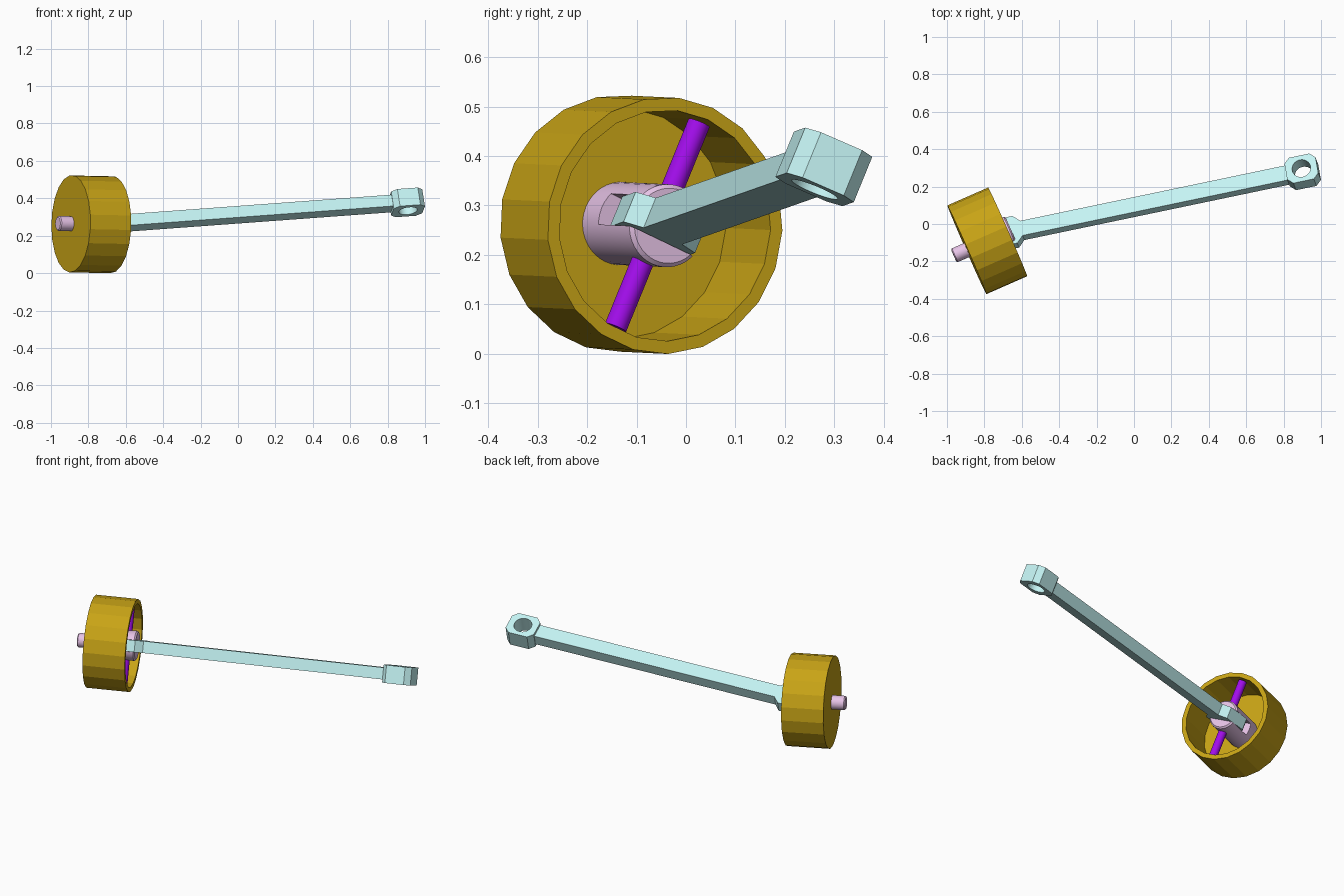
import bpy, bmesh, math
from mathutils import Matrix, Vector

if "Cube" in bpy.data.objects:
    bpy.data.objects.remove(bpy.data.objects["Cube"])

# Frames: rod frame (x along rod, z along pin) and hub frame (swung about the pin)
J = Vector((-0.71, -0.058, 0.26))
D = Vector((0.976, 0.204, 0.0715)).normalized()
H = Vector((-0.15, 0.373, 0.916))
H = (H - D * H.dot(D)).normalized()
W = H.cross(D)
ROD = Matrix.Translation(J) @ Matrix((D, W, H)).transposed().to_4x4()
HUB = ROD @ Matrix.Rotation(math.radians(13), 4, 'Z')
EYE = 1.651


def material(name, rgb):
    m = bpy.data.materials.new(name)
    m.diffuse_color = (*rgb, 1)
    m.use_nodes = True
    m.node_tree.nodes["Principled BSDF"].inputs["Base Color"].default_value = m.diffuse_color
    return m


gold = material("gold", (0.58, 0.37, 0.008))
purple = material("purple", (0.36, 0.004, 0.83))
cyan = material("pale_cyan", (0.56, 0.91, 0.91))
pink = material("pink", (0.80, 0.55, 0.80))


def finish(name, bm, matrix, mat=None, smooth=False):
    bmesh.ops.remove_doubles(bm, verts=bm.verts, dist=1e-5)
    bmesh.ops.recalc_face_normals(bm, faces=bm.faces)
    me = bpy.data.meshes.new(name)
    bm.to_mesh(me)
    bm.free()
    ob = bpy.data.objects.new(name, me)
    bpy.context.collection.objects.link(ob)
    ob.matrix_world = matrix
    if mat:
        me.materials.append(mat)
    if smooth:
        shade(ob)
    return ob


def select(ob):
    bpy.ops.object.select_all(action='DESELECT')
    ob.select_set(True)
    bpy.context.view_layer.objects.active = ob


def shade(ob):
    select(ob)
    bpy.ops.object.shade_smooth_by_angle(angle=math.radians(30))


def lathe(name, profile, sides, matrix, mat=None, smooth=False):
    """Revolve (x, radius) points about the x axis, starting at +z."""
    bm = bmesh.new()
    vs = [bm.verts.new((x, 0, r)) for x, r in profile]
    es = [bm.edges.new(p) for p in zip(vs, vs[1:])]
    bmesh.ops.spin(bm, geom=vs + es, cent=(0, 0, 0), axis=(1, 0, 0),
                   angle=math.tau, steps=sides, use_duplicate=False)
    return finish(name, bm, matrix, mat, smooth)


def plate(name, outline, half, matrix, mat=None):
    """Extrude an (x, y) outline to +-half in z."""
    bm = bmesh.new()
    f = bm.faces.new([bm.verts.new((x, y, -half)) for x, y in outline])
    ext = bmesh.ops.extrude_face_region(bm, geom=[f])
    up = [v for v in ext["geom"] if isinstance(v, bmesh.types.BMVert)]
    bmesh.ops.translate(bm, verts=up, vec=(0, 0, 2 * half))
    return finish(name, bm, matrix, mat)


def mirrored(pts):
    return pts + [(x, -y) for x, y in reversed(pts)]


def cut(ob, cutter):
    cutter.hide_render = True
    m = ob.modifiers.new("cut", 'BOOLEAN')
    m.operation, m.solver, m.object = 'DIFFERENCE', 'EXACT', cutter
    select(ob)
    bpy.ops.object.modifier_apply(modifier=m.name)
    bpy.data.objects.remove(cutter)


# Drum cup, open towards the rod
lathe("drum", [(-0.20, 0), (-0.20, 0.26), (0.038, 0.26), (0.038, 0.234),
               (-0.187, 0.234), (-0.187, 0)], 21, HUB, gold)

# Hub with stub shaft, slotted for the rod end
hub = lathe("hub_shaft", [(-0.277, 0), (-0.277, 0.034), (-0.271, 0.04), (-0.185, 0.04),
                          (-0.185, 0.084), (0.05, 0.084), (0.058, 0.076), (0.058, 0)],
            40, HUB, pink)
slot = plate("slot_cutter", mirrored([(-0.105, 0.2), (0.2, 0.2)]), 0.034, HUB)
cut(hub, slot)
shade(hub)

# Cross pin through the hub
TO_Z = Matrix.Rotation(-math.pi / 2, 4, 'Y')
lathe("cross_pin", [(-0.226, 0), (-0.226, 0.023), (0.226, 0.023), (0.226, 0)],
      32, HUB @ TO_Z, purple, True)

# Rod with chamfered joint block
plate("connecting_rod", mirrored([(-0.085, 0.05), (-0.055, 0.08), (0.08, 0.08),
                                  (0.115, 0.043), (EYE - 0.08, 0.043)]),
      0.033, ROD, cyan)

# Eye block with bore
eye = plate("rod_eye", mirrored([(EYE - 0.085, 0.046), (EYE - 0.056, 0.075),
                                 (EYE + 0.056, 0.075), (EYE + 0.085, 0.046)]),
            0.05, ROD, cyan)
bore = lathe("bore_cutter", [(-0.2, 0), (-0.2, 0.05), (0.2, 0.05), (0.2, 0)], 32,
             ROD @ Matrix.Translation((EYE, 0, 0)) @ TO_Z)
cut(eye, bore)
shade(eye)
